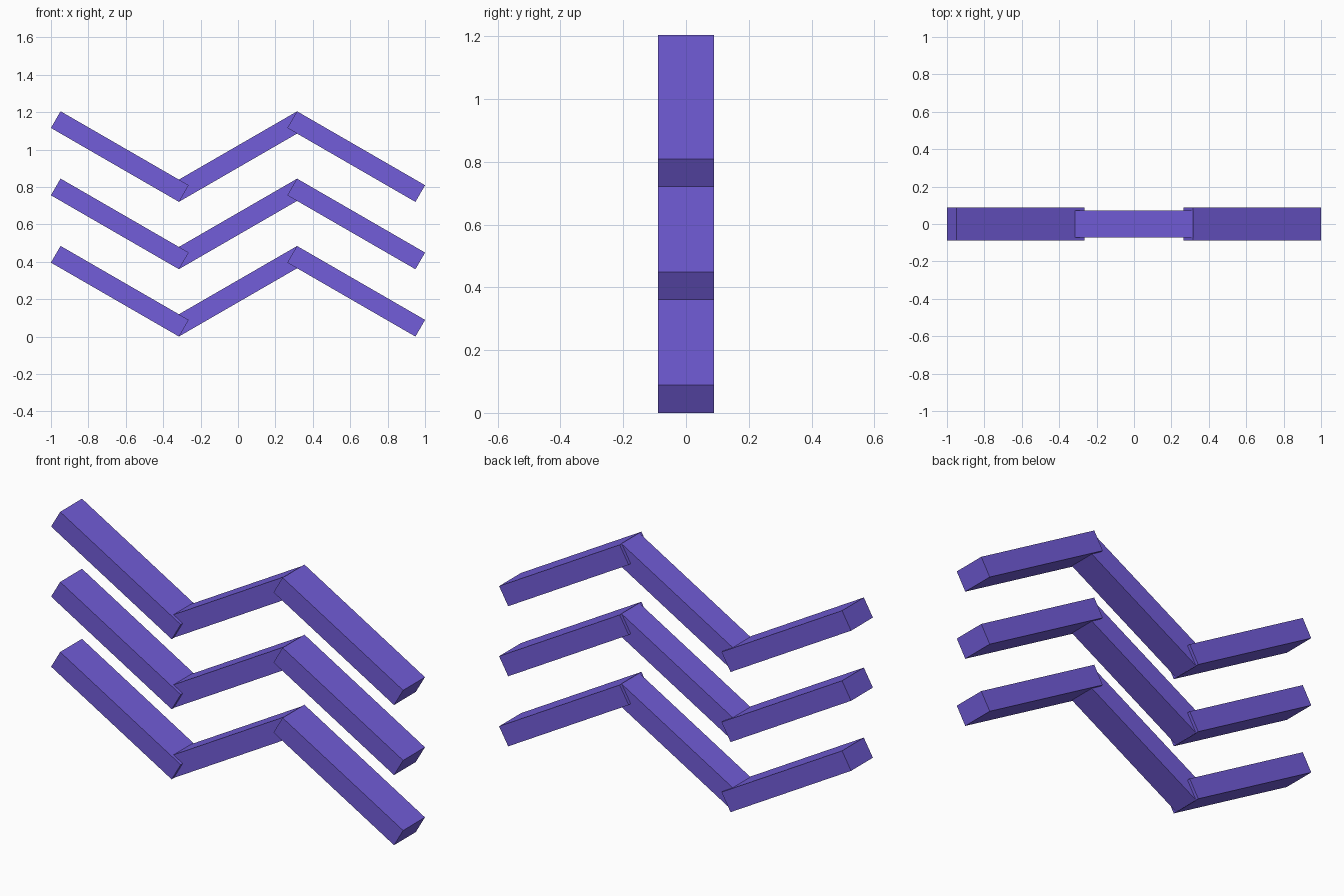
import bpy
from math import radians

if "Cube" in bpy.data.objects:
    bpy.data.objects.remove(bpy.data.objects["Cube"])

LENGTH, THICK, TILT = 0.791, 0.103, radians(30)
HALF_H = 0.2424          # half height of one tilted plank
PITCH = 0.36             # vertical spacing of the zigzags

mat = bpy.data.materials.new("violet")
mat.diffuse_color = (0.17, 0.11, 0.70, 1)
mat.use_nodes = True
mat.node_tree.nodes["Principled BSDF"].inputs["Base Color"].default_value = mat.diffuse_color


def plank(name, x, z, depth, angle):
    bpy.ops.mesh.primitive_cube_add(size=1, location=(x, 0, z), rotation=(0, angle, 0))
    ob = bpy.context.object
    ob.name = name
    ob.scale = (LENGTH, depth, THICK)
    ob.data.materials.append(mat)


# three stacked zigzags, each with two outer planks and a slimmer middle one
for i in range(3):
    z = HALF_H + i * PITCH
    plank(f"left_plank_{i + 1}", -0.632, z, 0.177, TILT)
    plank(f"middle_plank_{i + 1}", 0, z, 0.144, -TILT)
    plank(f"right_plank_{i + 1}", 0.632, z, 0.177, TILT)
